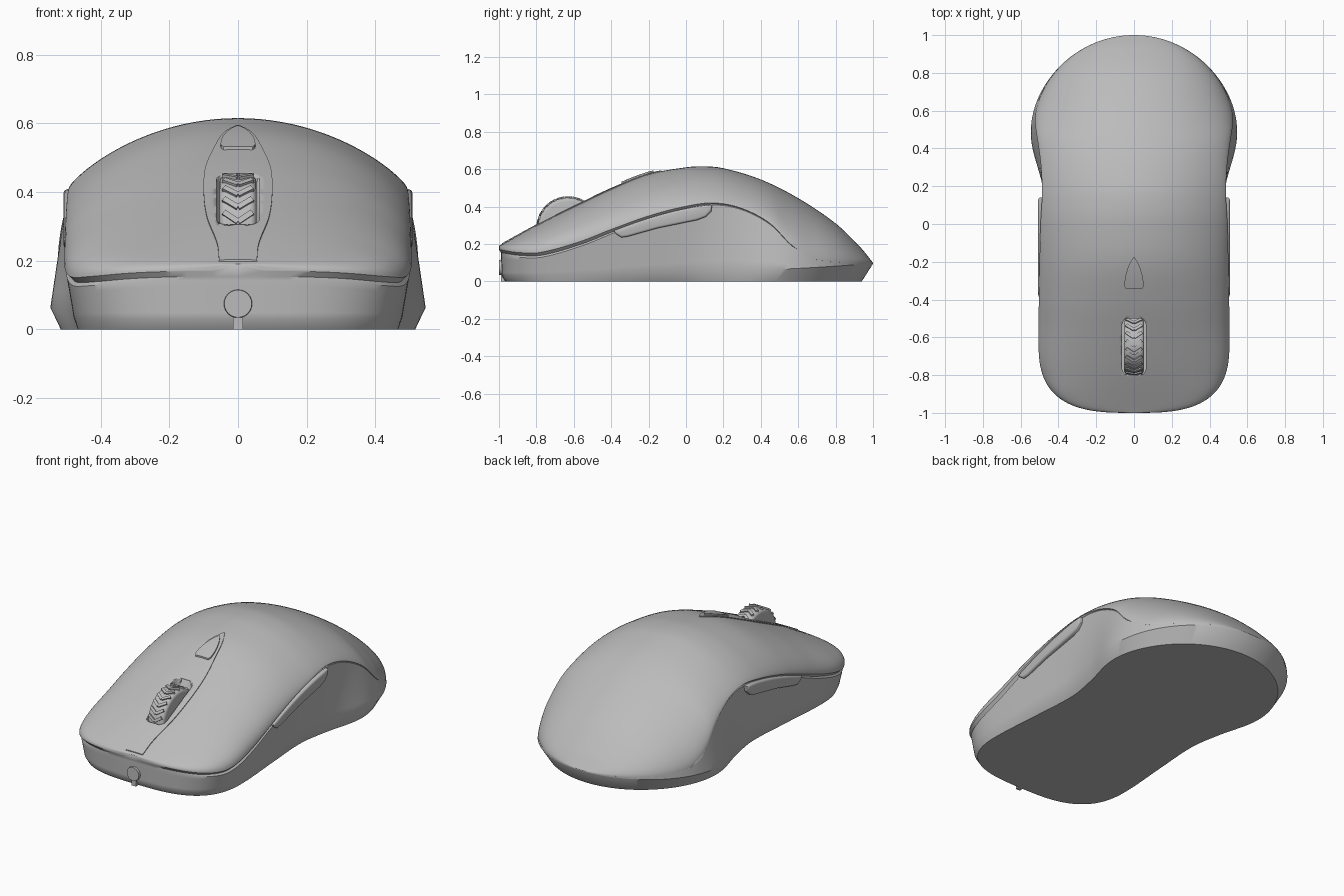
import bpy, bmesh, math
from mathutils import Matrix, Vector

if "Cube" in bpy.data.objects:
    bpy.data.objects.remove(bpy.data.objects["Cube"], do_unlink=True)

grey = bpy.data.materials.new("mid_grey")
grey.use_nodes = True
grey.diffuse_color = (0.5, 0.5, 0.5, 1)
grey.node_tree.nodes["Principled BSDF"].inputs["Base Color"].default_value = (0.5, 0.5, 0.5, 1)


def spline(pts):
    """Smooth interpolation through (position, value) pairs."""
    def slope(i):
        a, b = pts[max(i - 1, 0)], pts[min(i + 1, len(pts) - 1)]
        return (b[1] - a[1]) / (b[0] - a[0])

    def f(y):
        y = min(max(y, pts[0][0]), pts[-1][0])
        i = max(k for k in range(len(pts) - 1) if pts[k][0] <= y)
        (a, va), (b, vb) = pts[i], pts[i + 1]
        d = b - a
        s = (y - a) / d
        return ((2*s**3 - 3*s*s + 1) * va + (s**3 - 2*s*s + s) * d * slope(i)
                + (3*s*s - 2*s**3) * vb + (s**3 - s*s) * d * slope(i + 1))
    return f


def finish(name, bm, angle=35):
    bmesh.ops.recalc_face_normals(bm, faces=bm.faces)
    me = bpy.data.meshes.new(name)
    bm.to_mesh(me)
    bm.free()
    ob = bpy.data.objects.new(name, me)
    bpy.context.collection.objects.link(ob)
    me.materials.append(grey)
    activate(ob)
    bpy.ops.object.shade_smooth_by_angle(angle=math.radians(angle))
    return ob


def activate(ob):
    bpy.ops.object.select_all(action='DESELECT')
    ob.select_set(True)
    bpy.context.view_layer.objects.active = ob


def apply(ob, kind, **settings):
    mod = ob.modifiers.new(kind.lower(), kind)
    for key, value in settings.items():
        setattr(mod, key, value)
    activate(ob)
    bpy.ops.object.modifier_apply(modifier=mod.name)


# Lengthwise profiles of the shell
crown = spline([(-1, .19), (-.8, .30), (-.6, .40), (-.4, .495), (-.2, .573), (0, .61), (.1, .615),
                (.2, .605), (.4, .545), (.6, .445), (.8, .31), (.93, .185), (1, .1)])
seam = spline([(-1, .17), (-.9, .155), (-.78, .155), (-.57, .212), (-.4, .278), (-.2, .35), (0, .402),
               (.15, .42), (.3, .39), (.45, .31), (.57, .19), (.7, .115), (1, .1)])
seam_w = spline([(-1, .505), (-.5, .505), (0, .495), (.15, .487), (.3, .492), (.45, .512), (.6, .54), (1, .545)])
flare_w = spline([(-1, .475), (-.6, .478), (-.3, .465), (0, .455), (.2, .485), (.45, .545), (1, .545)])
base_w = spline([(-1, .465), (-.6, .465), (-.3, .445), (0, .43), (.2, .46), (.45, .515), (1, .515)])
flare_z = spline([(-1, .03), (0, .045), (.6, .07), (1, .095)])
bulge = spline([(-1, .4), (-.5, .55), (0, .8), (.2, .85), (.6, .62), (1, .6)])
groove = spline([(-1, .016), (-.6, .014), (0, .01), (.2, .006), (.55, .004), (.65, 0), (1, 0)])


def cap(y):
    """Plan rounding at the front and back ends."""
    if y < -.6:
        return max(0, 1 - ((-.6 - y) / .4) ** 3) ** (1 / 3)
    if y > .45:
        return max(0, 1 - ((y - .45) / .55) ** 2) ** .5
    return 1


def top_z(x, y):
    u = min(1, abs(x) / max(seam_w(y) * cap(y), 1e-6))
    return seam(y) + (crown(y) - seam(y)) * (1 - u * u) ** bulge(y)


def half_section(t):
    y, c = 2 * t - 1, cap(2 * t - 1)
    base_y, flare_y = -.965 + 1.905 * t, -.985 + 1.985 * t
    base = Vector((base_w(y) * c, base_y, 0))
    flare = Vector((flare_w(y) * c, flare_y, flare_z(y)))
    w, e, g = seam_w(y) * c, seam(y), groove(y)
    lip = Vector(((seam_w(y) - g) * c, flare_y + (y - flare_y) * .3, max(flare.z, e - g)))
    panel_top = lip.copy()
    panel_top.z = max(flare.z, lip.z - g * .7)
    panel_top.x += g * .6 * c
    pts = [Vector((0, base_y, 0)), base]
    pts += [flare.lerp(panel_top, k / 6) for k in range(7)] + [lip]
    for k in range(25):
        x = w * math.cos(math.pi / 2 * k / 24) if k < 24 else 0
        pts.append(Vector((x, y, top_z(x, y))))
    return pts


# Main shell: lofted sections
bm = bmesh.new()
N = 110
loops = []
for i in range(N + 1):
    half = half_section((1 - math.cos(math.pi * i / N)) / 2)
    if i in (0, N):
        for p in half:
            p.x = 0
    other = [Vector((-p.x, p.y, p.z)) for p in reversed(half[1:-1])]
    loops.append([bm.verts.new(p) for p in half + other])
for a, b in zip(loops, loops[1:]):
    for k in range(len(a)):
        m = (k + 1) % len(a)
        bm.faces.new((a[k], a[m], b[m], b[k]))
bmesh.ops.remove_doubles(bm, verts=bm.verts, dist=1e-5)
shell = finish("shell", bm)


def plate(name, y0, y1, half_width, lift, depth):
    """Closed plate that follows the top of the shell."""
    bm = bmesh.new()
    rows, cols = 48, 10
    grid = []
    for i in range(rows + 1):
        y = y0 + (y1 - y0) * i / rows
        xs = [half_width(y) * (2 * k / cols - 1) for k in range(cols + 1)]
        grid.append([bm.verts.new((x, y, top_z(x, y) + lift)) for x in xs])
    for a, b in zip(grid, grid[1:]):
        for k in range(cols):
            bm.faces.new((a[k], a[k + 1], b[k + 1], b[k]))
    low = bmesh.ops.extrude_face_region(bm, geom=bm.faces[:], use_keep_orig=True)
    bmesh.ops.translate(bm, vec=(0, 0, -depth),
                        verts=[g for g in low["geom"] if isinstance(g, bmesh.types.BMVert)])
    return finish(name, bm)


# Centre strip and the arched button behind the wheel
strip_w = spline([(-1, .055), (-.9, .06), (-.75, .09), (-.6, .1), (-.45, .095), (-.3, .065), (-.2, .038), (-.13, .004)])
strip = plate("centre_strip", -.985, -.13, strip_w, .005, .03)
arch_w = spline([(-.345, .042), (-.33, .05), (-.28, .046), (-.22, .028), (-.19, .012), (-.175, .002)])
plate("arched_button", -.345, -.175, arch_w, .014, .03)

# Wheel slot cut through strip and shell
bm = bmesh.new()
bmesh.ops.create_cube(bm, size=1, matrix=Matrix.Translation((0, -.65, .5)) @ Matrix.Diagonal((.126, .3, .5, 1)))
upright = [e for e in bm.edges if abs(e.verts[0].co.z - e.verts[1].co.z) > .1]
bmesh.ops.bevel(bm, geom=upright, offset=.035, segments=5, affect='EDGES', profile=.5)
cutter = finish("slot_cutter", bm)
cutter.hide_render = True
for ob in (shell, strip):
    apply(ob, 'BOOLEAN', operation='DIFFERENCE', object=cutter, solver='EXACT')
bpy.data.objects.remove(cutter, do_unlink=True)

# Scroll wheel with chevron tread
hub = Matrix.Translation((0, -.63, .285))
bm = bmesh.new()
bmesh.ops.create_cone(bm, cap_ends=True, segments=64, radius1=.163, radius2=.163, depth=.108,
                      matrix=hub @ Matrix.Rotation(math.pi / 2, 4, 'Y'))
rims = [e for e in bm.edges if abs(e.verts[0].co.x - e.verts[1].co.x) < .01]
bmesh.ops.bevel(bm, geom=rims, offset=.02, segments=4, affect='EDGES', profile=.5)
finish("scroll_wheel", bm)
bm = bmesh.new()
for k in range(24):
    for side in (-1, 1):
        spoke = hub @ Matrix.Rotation(math.tau * k / 24, 4, 'X')
        bar = Matrix.Translation((side * .021, 0, .163)) @ Matrix.Rotation(side * .6, 4, 'Z')
        bmesh.ops.create_cube(bm, size=1, matrix=spoke @ bar @ Matrix.Diagonal((.05, .016, .014, 1)))
finish("wheel_tread", bm)

# Side buttons, one on each side
for side, label in ((1, "left"), (-1, "right")):
    bm = bmesh.new()
    ys = [-.39 + .53 * k / 12 for k in range(13)]
    outline = [(y, seam(y) - .012) for y in ys]
    outline += [(.135, .375), (.105, .345), (.06, .328), (-.15, .285), (-.31, .24), (-.345, .235), (-.365, .247)]
    face = bm.faces.new([bm.verts.new((side * .44, y, z)) for y, z in outline])
    ext = bmesh.ops.extrude_face_region(bm, geom=[face], use_keep_orig=True)
    moved = [g for g in ext["geom"] if isinstance(g, bmesh.types.BMVert)]
    bmesh.ops.translate(bm, vec=(side * .068, 0, 0), verts=moved)
    outer = [e for e in bm.edges if all(v in moved for v in e.verts)]
    bmesh.ops.bevel(bm, geom=outer, offset=.012, segments=3, affect='EDGES', profile=.5)
    finish(label + "_side_button", bm)

# Cable outlet at the front
bm = bmesh.new()
bmesh.ops.create_cone(bm, cap_ends=True, segments=24, radius1=.046, radius2=.04, depth=.06,
                      matrix=Matrix.Translation((0, -.97, .075)) @ Matrix.Rotation(math.pi / 2, 4, 'X'))
bmesh.ops.create_cube(bm, size=1, matrix=Matrix.Translation((0, -.96, .02)) @ Matrix.Diagonal((.028, .06, .04, 1)))
finish("cable_outlet", bm)
